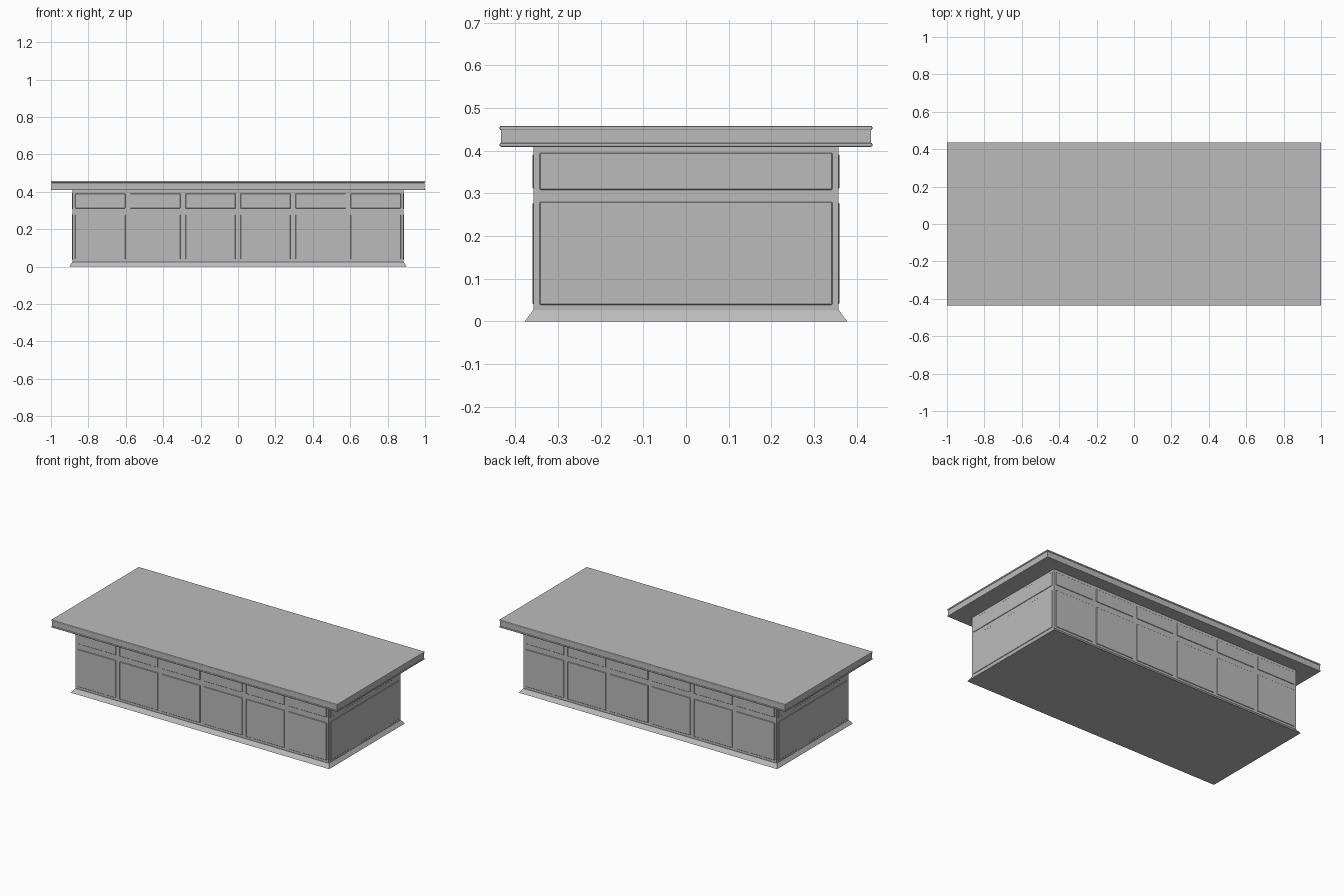
import bpy, bmesh

if "Cube" in bpy.data.objects:
    bpy.data.objects.remove(bpy.data.objects["Cube"])

grey = bpy.data.materials.new("plain grey")
grey.diffuse_color = (0.5, 0.5, 0.5, 1)
grey.use_nodes = True
grey.node_tree.nodes["Principled BSDF"].inputs["Base Color"].default_value = grey.diffuse_color

BX, BY = 0.884, 0.357      # cabinet half sizes
OUT = 0.003                # how far panels stand proud


def box(name, x0, x1, y0, y1, z0, z1, bevel=0, segments=2):
    bm = bmesh.new()
    bmesh.ops.create_cube(bm, size=1)
    for v in bm.verts:
        v.co.x = x1 if v.co.x > 0 else x0
        v.co.y = y1 if v.co.y > 0 else y0
        v.co.z = z1 if v.co.z > 0 else z0
    me = bpy.data.meshes.new(name)
    bm.to_mesh(me)
    bm.free()
    me.materials.append(grey)
    ob = bpy.data.objects.new(name, me)
    bpy.context.collection.objects.link(ob)
    if bevel:
        m = ob.modifiers.new("edge", 'BEVEL')
        m.width = bevel
        m.segments = segments
    return ob


# Cabinet body
box("cabinet_body", -BX, BX, -BY, BY, 0.01, 0.412)

# Flared skirting: a box whose top edge is drawn in
skirt = box("skirting", -0.902, 0.902, -0.378, 0.378, 0, 0.025)
for v in skirt.data.vertices:
    if v.co.z > 0.01:
        v.co.x *= (BX + 0.002) / 0.902
        v.co.y *= (BY + 0.002) / 0.378

# Worktop: slightly recessed core between two rounded rims
box("worktop_core", -0.997, 0.997, -0.434, 0.434, 0.412, 0.456)
box("worktop_lower_rim", -1, 1, -0.437, 0.437, 0.409, 0.418, 0.003)
box("worktop_upper_rim", -1, 1, -0.437, 0.437, 0.448, 0.458, 0.003)

# Six columns of drawer fronts and doors on the front and back
pitch = 2 * BX / 6
for side, face in (("front", -1), ("back", 1)):
    ys = sorted((face * (BY - 0.006), face * (BY + OUT)))
    for i in range(6):
        cx = -BX + pitch * (i + 0.5)
        for part, z0, z1 in (("door", 0.04, 0.277), ("drawer", 0.311, 0.391)):
            box(f"{side}_{part}_{i + 1}", cx - 0.134, cx + 0.134, *ys, z0, z1, 0.002, 1)

# Two wide panels on each end
for side, face in (("left", -1), ("right", 1)):
    xs = sorted((face * (BX - 0.006), face * (BX + OUT)))
    for part, z0, z1 in (("lower", 0.038, 0.28), ("upper", 0.308, 0.395)):
        box(f"{side}_{part}_panel", *xs, -0.343, 0.343, z0, z1, 0.002, 1)
